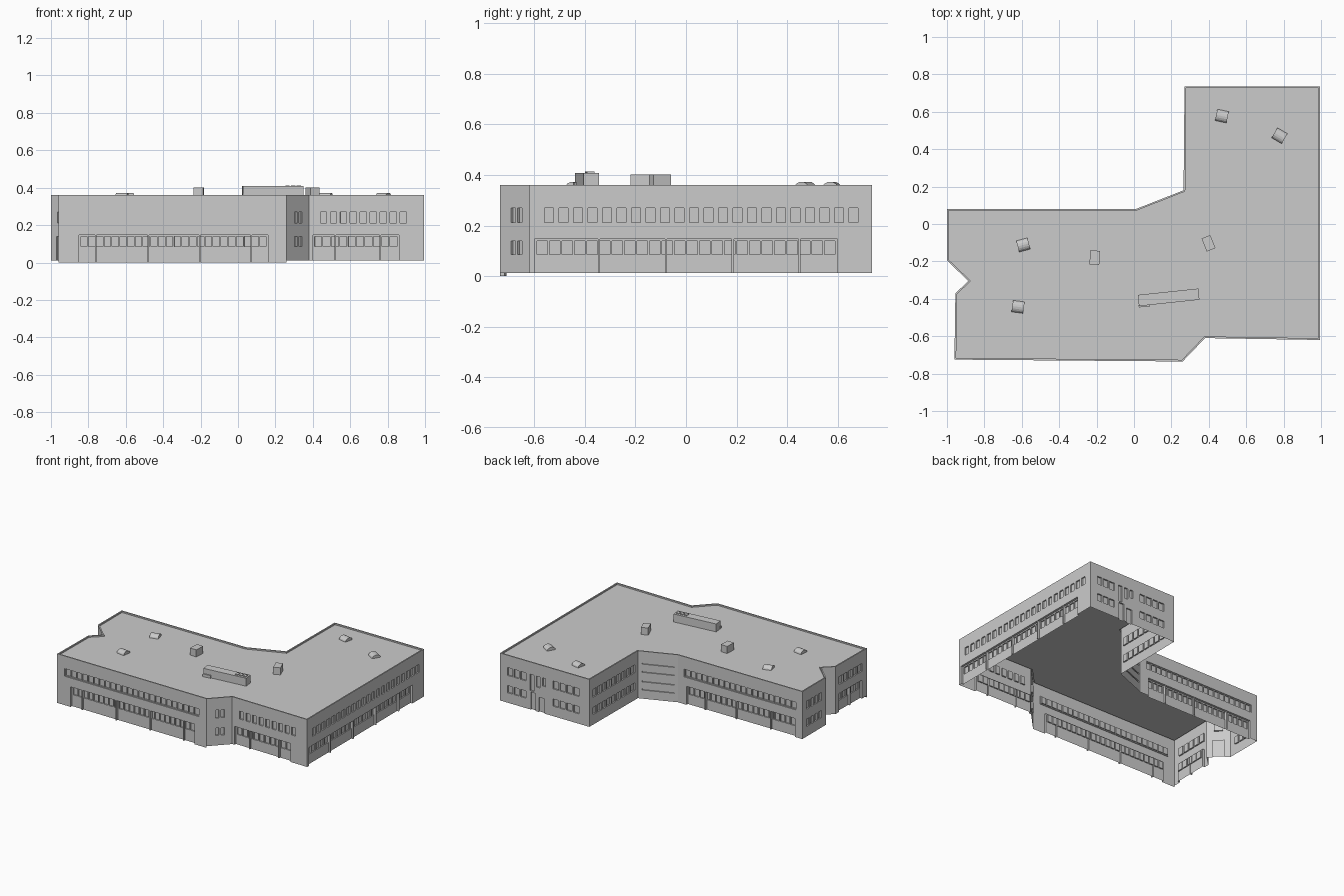
import bpy, bmesh
from math import radians, sin, cos, pi
from mathutils import Vector, Matrix

if "Cube" in bpy.data.objects:
    bpy.data.objects.remove(bpy.data.objects["Cube"])

TOP, ROOF, BASE = 0.36, 0.35, 0.012
UP, LOW = (0.212, 0.27), (0.085, 0.138)      # window heights per storey
REC = 0.016                                   # ground-floor recess depth


def finish(bm, name):
    me = bpy.data.meshes.new(name)
    bm.to_mesh(me)
    bm.free()
    ob = bpy.data.objects.new(name, me)
    bpy.context.collection.objects.link(ob)
    return ob


def panes(u0, u1, n, z, d=0.01, gap=0.012):
    """Row of n inset window panes."""
    w = (u1 - u0 + gap) / n
    return [(u0 + i * w, u0 + (i + 1) * w - gap, z[0], z[1], d) for i in range(n)]


def both(u0, u1, n, gap=0.012):
    return panes(u0, u1, n, UP, gap=gap) + panes(u0, u1, n, LOW, gap=gap)


def band(u0, u1, n):
    """Continuous window strip with slim mullions."""
    return [(u0, u1, UP[0], UP[1], 0.005)] + panes(u0 + .006, u1 - .006, n, (UP[0] + .005, UP[1] - .005), 0.013, 0.007)


def arcade(u0, u1, n, posts, base=BASE):
    """Recessed ground floor with windows, then posts on the facade line."""
    r = [(u0, u1, base, 0.147, REC)] + panes(u0 + .01, u1 - .01, n, LOW, REC + 0.009, 0.008)
    return r + [(p - .004, p + .004, base, 0.147, 0.002) for p in posts]


def wall(name, a, b, rects, base=BASE):
    """Facade sheet from a to b; each rect (u0,u1,z0,z1,depth) is pushed inwards."""
    a, b = Vector(a), Vector(b)
    L = (b - a).length
    t = (b - a) / L
    n = Vector((t.y, -t.x))
    us = sorted({round(v, 4) for r in rects for v in r[:2]} | {0, L})
    zs = sorted({round(v, 4) for r in rects for v in r[2:4]} | {base, TOP})

    def depth(i, j):
        u, z = (us[i] + us[i + 1]) / 2, (zs[j] + zs[j + 1]) / 2
        d = 0
        for r in rects:
            if r[0] < u < r[1] and r[2] < z < r[3]:
                d = r[4]
        return d

    bm = bmesh.new()

    def quad(*pts):
        vs = []
        for u, z, d in pts:
            p = a + t * u - n * d
            vs.append(bm.verts.new((p.x, p.y, z)))
        bm.faces.new(vs)

    D = [[depth(i, j) for j in range(len(zs) - 1)] for i in range(len(us) - 1)]
    for i, col in enumerate(D):
        u0, u1 = us[i], us[i + 1]
        for j, d in enumerate(col):
            z0, z1 = zs[j], zs[j + 1]
            quad((u0, z0, d), (u1, z0, d), (u1, z1, d), (u0, z1, d))
            if i and D[i - 1][j] != d:
                e = D[i - 1][j]
                quad((u0, z0, e), (u0, z0, d), (u0, z1, d), (u0, z1, e))
            if j and col[j - 1] != d:
                e = col[j - 1]
                quad((u0, z0, e), (u1, z0, e), (u1, z0, d), (u0, z0, d))
    bmesh.ops.remove_doubles(bm, verts=bm.verts, dist=1e-5)
    return finish(bm, name)


# Footprint, counter-clockwise
P = [(-.96, -.725), (.26, -.735), (.38, -.61), (.995, -.62), (.995, .735), (.27, .735),
     (.265, .18), (.01, .08), (-1, .08), (-1, -.195), (-.885, -.305), (-.955, -.37)]

# Facades in footprint order
stair = [(.245, .275, .15, .27, .01), (.295, .325, .19, .27, .01), (.345, .37, .21, .27, .01),
         (.25, .29, BASE, .14, .01), (.315, .36, BASE, .12, .01)]
facades = [
    ("front_wall_left", band(.06, 1.16, 24) + arcade(.11, 1.12, 24, [.2, .48, .755, 1.03], 0), 0),
    ("front_corner_bay", both(.06, .12, 2), BASE),
    ("front_wall_right", panes(.06, .52, 9, UP, gap=.02) + arcade(.02, .48, 10, [.14, .38]), BASE),
    ("right_wall", panes(.06, 1.3, 22, UP, gap=.022) + arcade(.02, 1.22, 24, [.275, .54, .805, 1.07]), BASE),
    ("back_wall", both(.06, .21, 3) + stair + both(.43, .64, 4), BASE),
    ("wing_inner_wall", both(.04, .52, 9), BASE),
    ("back_angled_wall", [(.03, .25, .205, .215, .008), (.03, .25, .265, .275, .008),
                          (.03, .25, .075, .085, .008), (.03, .25, .135, .145, .008)], BASE),
    ("back_wall_left", band(.05, .96, 20) + arcade(.07, .95, 20, [.22, .47, .75]), BASE),
    ("left_wall", both(.05, .22, 4), BASE),
    ("notch_wall_back", panes(.05, .11, 1, UP) + [(.04, .12, BASE, .14, .01)], BASE),
    ("notch_wall_front", [], BASE),
    ("left_wall_front", panes(.04, .3, 5, UP) + arcade(.04, .3, 5, [.17]), BASE),
]
for k, (name, rects, base) in enumerate(facades):
    wall(name, P[k], P[(k + 1) % len(P)], rects, base)


# Parapet cap, its inner face and the flat roof
def inset(w):
    out = []
    for i in range(len(P)):
        a, b, c = (Vector(P[(i + s) % len(P)]) for s in (-1, 0, 1))
        d1, d2 = (b - a).normalized(), (c - b).normalized()
        n1, n2 = Vector((-d1.y, d1.x)), Vector((-d2.y, d2.x))
        out.append(b + (n1 + n2) * w / (1 + n1.dot(n2)))
    return out


bm = bmesh.new()
Q = inset(0.009)
rings = [[bm.verts.new((p[0], p[1], z)) for p in pts] for pts, z in ((P, TOP), (Q, TOP), (Q, ROOF))]
for lo, hi in zip(rings, rings[1:]):
    for i in range(len(P)):
        j = (i + 1) % len(P)
        bm.faces.new((lo[i], lo[j], hi[j], hi[i]))
bm.faces.new(rings[2])
finish(bm, "roof_and_parapet")


# Rooftop boxes, open at the bottom
def roof_box(name, x, y, sx, sy, z0, z1, rot):
    bm = bmesh.new()
    m = (Matrix.Translation((x, y, (z0 + z1) / 2)) @ Matrix.Rotation(radians(rot), 4, 'Z')
         @ Matrix.Diagonal((sx, sy, z1 - z0, 1)))
    bmesh.ops.create_cube(bm, size=1, matrix=m)
    bm.normal_update()
    bmesh.ops.delete(bm, geom=[f for f in bm.faces if f.normal.z < -.9], context='FACES')
    finish(bm, name)


roof_box("long_plant_unit", .185, -.392, .325, .06, ROOF, .408, 6)
roof_box("plant_unit_side_duct", .055, -.437, .06, .012, ROOF, .37, 6)
for i in range(3):
    roof_box(f"plant_unit_vent_{i + 1}", .265 + i * .03, -.384 + i * .003, .02, .03, .408, .413, 6)
roof_box("vent_box_west", -.21, -.18, .052, .075, ROOF, .402, -3)
roof_box("vent_box_east", .398, -.103, .05, .075, ROOF, .402, 22)


# Low barrel skylights
def skylight(name, x, y, rot):
    bm = bmesh.new()
    m = Matrix.Translation((x, y, ROOF)) @ Matrix.Rotation(radians(rot), 4, 'Z')
    rows = [[bm.verts.new(m @ Vector((s * .031, -.031 * cos(pi * k / 8), .023 * sin(pi * k / 8))))
             for k in range(9)] for s in (-1, 1)]
    for k in range(8):
        bm.faces.new((rows[0][k], rows[1][k], rows[1][k + 1], rows[0][k + 1]))
    bm.faces.new(rows[0])
    bm.faces.new(rows[1][::-1])
    finish(bm, name)


for i, s in enumerate([(-.592, -.112, 15), (-.62, -.443, -8), (.47, .577, -12), (.778, .472, -30)]):
    skylight(f"skylight_{i + 1}", *s)
